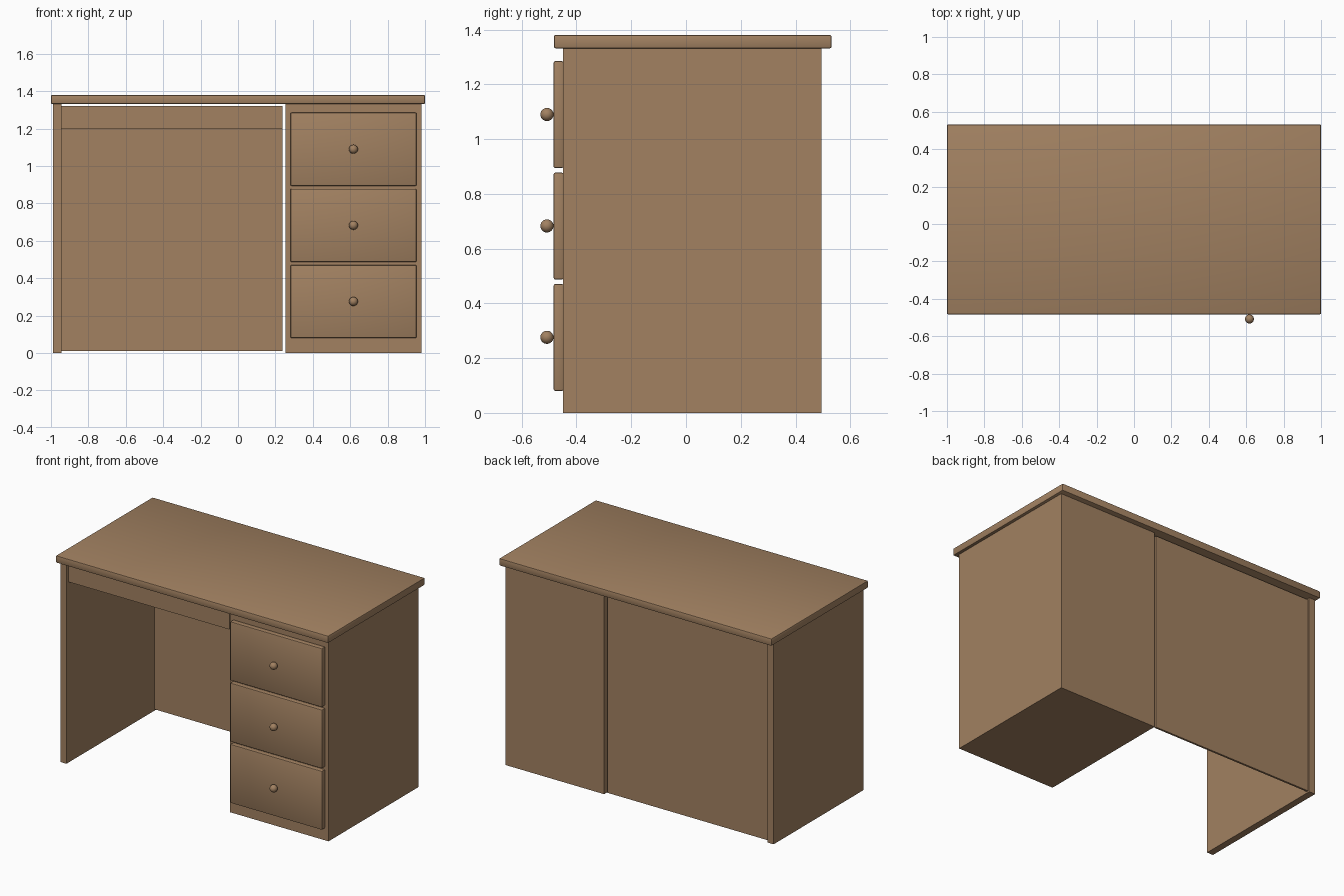
import bpy
import bmesh

if "Cube" in bpy.data.objects:
    bpy.data.objects.remove(bpy.data.objects["Cube"])

wood = bpy.data.materials.new("tan_wood")
wood.diffuse_color = (0.36, 0.22, 0.12, 1)
wood.use_nodes = True
wood.node_tree.nodes["Principled BSDF"].inputs["Base Color"].default_value = wood.diffuse_color


def finish(obj, name):
    obj.name = name
    obj.data.materials.append(wood)
    bpy.ops.object.shade_smooth_by_angle()


def box(name, x, y, z, bevel=0.0):
    """Box from (min, max) ranges, with an optional softened edge."""
    bpy.ops.mesh.primitive_cube_add(size=1)
    obj = bpy.context.object
    for v in obj.data.vertices:
        v.co = [r[1] if c > 0 else r[0] for c, r in zip(v.co, (x, y, z))]
    if bevel:
        bm = bmesh.new()
        bm.from_mesh(obj.data)
        bmesh.ops.bevel(bm, geom=bm.edges[:], offset=bevel, segments=2,
                        profile=0.5, affect='EDGES')
        bm.to_mesh(obj.data)
        bm.free()
    finish(obj, name)
    return obj


# Carcass: top, left side, drawer cabinet
box("desk_top", (-1, 1), (-0.483, 0.532), (1.332, 1.38), 0.006)
box("left_side_panel", (-0.99, -0.945), (-0.45, 0.495), (0, 1.332))
box("drawer_cabinet", (0.255, 0.98), (-0.45, 0.495), (0, 1.332))

# Knee space: back panel and front apron, leaving a slim gap to the cabinet
box("back_panel", (-0.945, 0.237), (0.472, 0.485), (0.01, 1.322))
box("front_apron", (-0.945, 0.237), (-0.43, -0.395), (1.2, 1.322))

# Three drawer fronts, each with a round knob
for i in range(3):
    z0 = 0.08 + i * 0.407
    box(f"drawer_front_{i + 1}", (0.28, 0.955), (-0.484, -0.447),
        (z0, z0 + 0.391), 0.007)
    bpy.ops.mesh.primitive_uv_sphere_add(segments=24, ring_count=12, radius=0.024,
                                         location=(0.617, -0.508, z0 + 0.196))
    finish(bpy.context.object, f"drawer_knob_{i + 1}")
